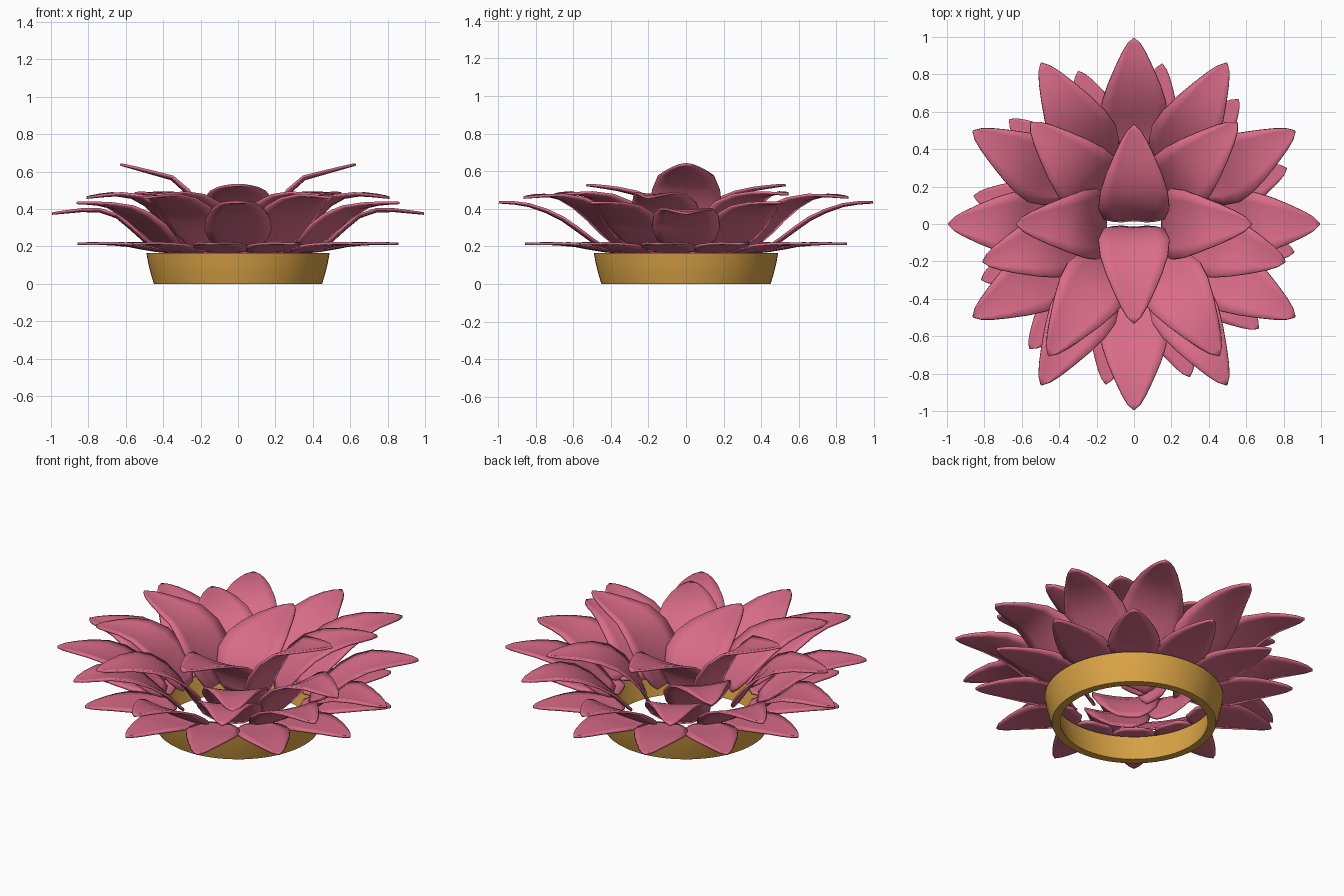
import bpy, bmesh, math
from mathutils import Vector

if "Cube" in bpy.data.objects:
    bpy.data.objects.remove(bpy.data.objects["Cube"])


def material(name, rgb):
    m = bpy.data.materials.new(name)
    m.diffuse_color = (*rgb, 1)
    m.use_nodes = True
    m.node_tree.nodes["Principled BSDF"].inputs["Base Color"].default_value = m.diffuse_color
    return m


PINK = material("rose pink", (0.70, 0.15, 0.25))
GOLD = material("warm gold", (0.70, 0.37, 0.06))


def finish(name, bm, mat):
    bmesh.ops.recalc_face_normals(bm, faces=bm.faces)
    me = bpy.data.meshes.new(name)
    bm.to_mesh(me)
    bm.free()
    me.materials.append(mat)
    ob = bpy.data.objects.new(name, me)
    bpy.context.collection.objects.link(ob)
    bpy.ops.object.select_all(action='DESELECT')
    ob.select_set(True)
    bpy.context.view_layer.objects.active = ob
    bpy.ops.object.shade_smooth_by_angle(angle=math.radians(35))
    return ob


def sample(points, t):
    """Linear lookup in a list of (t, value...) rows."""
    for a, b in zip(points, points[1:]):
        if t <= b[0] + 1e-9:
            return Vector(a[1:]).lerp(Vector(b[1:]), (t - a[0]) / (b[0] - a[0]))
    return Vector(points[-1][1:])


# Relative half width of a petal from base to tip
OUTLINE = [(0, 0.35, 0), (0.06, 0.62, 0), (0.15, 0.86, 0), (0.3, 1, 0), (0.45, 0.95, 0),
           (0.6, 0.79, 0), (0.75, 0.57, 0), (0.87, 0.37, 0), (0.95, 0.2, 0), (1, 0.015, 0)]


def petal(name, angle, path, width, cup=0.12, thick=0.013):
    """Leaf outline swept along a radial (r, z) path, cupped across its width."""
    dist = [0]
    for a, b in zip(path, path[1:]):
        dist.append(dist[-1] + math.dist(a, b))
    rows = [(d / dist[-1], *p) for d, p in zip(dist, path)]
    ca, sa = math.cos(math.radians(angle)), math.sin(math.radians(angle))
    bm = bmesh.new()
    grid = []
    for t, w, _ in OUTLINE:
        p = sample(rows, t)
        tan = (sample(rows, min(1, t + 0.06)) - sample(rows, max(0, t - 0.06))).normalized()
        n = Vector((-tan.y, tan.x))
        line = []
        for k in range(-3, 4):
            u = k / 3
            q = p + n * (cup * width * w * u * u)
            s = u * width * w
            line.append(bm.verts.new((q.x * ca - s * sa, q.x * sa + s * ca, q.y)))
        grid.append(line)
    for a, b in zip(grid, grid[1:]):
        for k in range(6):
            bm.faces.new((a[k], a[k + 1], b[k + 1], b[k]))
    ob = finish(name, bm, PINK)
    mod = ob.modifiers.new("thickness", 'SOLIDIFY')
    mod.thickness = thick
    mod.offset = 0
    return ob


# Gold base ring, open in the middle
bm = bmesh.new()
profile = [(0.45, 0), (0.465, 0.05), (0.48, 0.11), (0.49, 0.165), (0.445, 0.165), (0.425, 0.08), (0.405, 0)]
N = 64
rings = [[bm.verts.new((r * math.cos(2 * math.pi * i / N), r * math.sin(2 * math.pi * i / N), z))
          for i in range(N)] for r, z in profile]
for a, b in zip(rings, rings[1:] + rings[:1]):
    for i in range(N):
        j = (i + 1) % N
        bm.faces.new((a[i], a[j], b[j], b[i]))
finish("base_ring", bm, GOLD)

# Lowest flat petals
LOW = [(0.36, 0.168), (0.46, 0.178), (0.6, 0.205), (0.72, 0.214), (0.87, 0.214)]
for i in range(12):
    petal(f"low_petal_{i}", 20 + 30 * i, LOW, 0.145, 0.03)

# Wide outer petals, whose tip height changes with direction
OUTER = {
    0: [(0.42, 0.18), (0.52, 0.24), (0.62, 0.34), (0.7, 0.385), (0.83, 0.39), (0.995, 0.375)],
    30: [(0.4, 0.18), (0.5, 0.25), (0.6, 0.34), (0.72, 0.40), (0.85, 0.425), (0.995, 0.432)],
    60: [(0.36, 0.18), (0.45, 0.27), (0.55, 0.37), (0.68, 0.44), (0.83, 0.47), (0.995, 0.46)],
    90: [(0.42, 0.18), (0.53, 0.245), (0.63, 0.325), (0.72, 0.375), (0.86, 0.425), (0.995, 0.435)],
}
for i in range(12):
    a = 30 * i
    fold = a % 180
    petal(f"outer_petal_{i}", a, OUTER[min(fold, 180 - fold)], 0.18, 0.08)

# Middle petals, mirrored left and right
MIDDLE = [
    (-14, [(0.3, 0.18), (0.36, 0.27), (0.45, 0.39), (0.55, 0.455), (0.68, 0.475), (0.835, 0.46)]),
    (-57, [(0.25, 0.18), (0.31, 0.28), (0.41, 0.39), (0.53, 0.455), (0.68, 0.48), (0.84, 0.472)]),
    (44.5, [(0.22, 0.18), (0.28, 0.29), (0.37, 0.40), (0.48, 0.455), (0.62, 0.48), (0.775, 0.478)]),
]
for i, (a, path) in enumerate(MIDDLE):
    petal(f"middle_petal_right_{i}", a, path, 0.185, 0.1)
    petal(f"middle_petal_left_{i}", 180 - a, path, 0.185, 0.1)

# Upright inner petals: taller pair left and right, lower pair front and back
SIDE = [(0.15, 0.2), (0.18, 0.33), (0.26, 0.47), (0.34, 0.555), (0.48, 0.595), (0.63, 0.638)]
FRONT = [(0.02, 0.2), (0.05, 0.32), (0.13, 0.415), (0.24, 0.47), (0.38, 0.505), (0.53, 0.527)]
for name, a, path in (("right", 0, SIDE), ("left", 180, SIDE), ("back", 90, FRONT), ("front", 270, FRONT)):
    petal(f"inner_petal_{name}", a, path, 0.19, 0.1)
